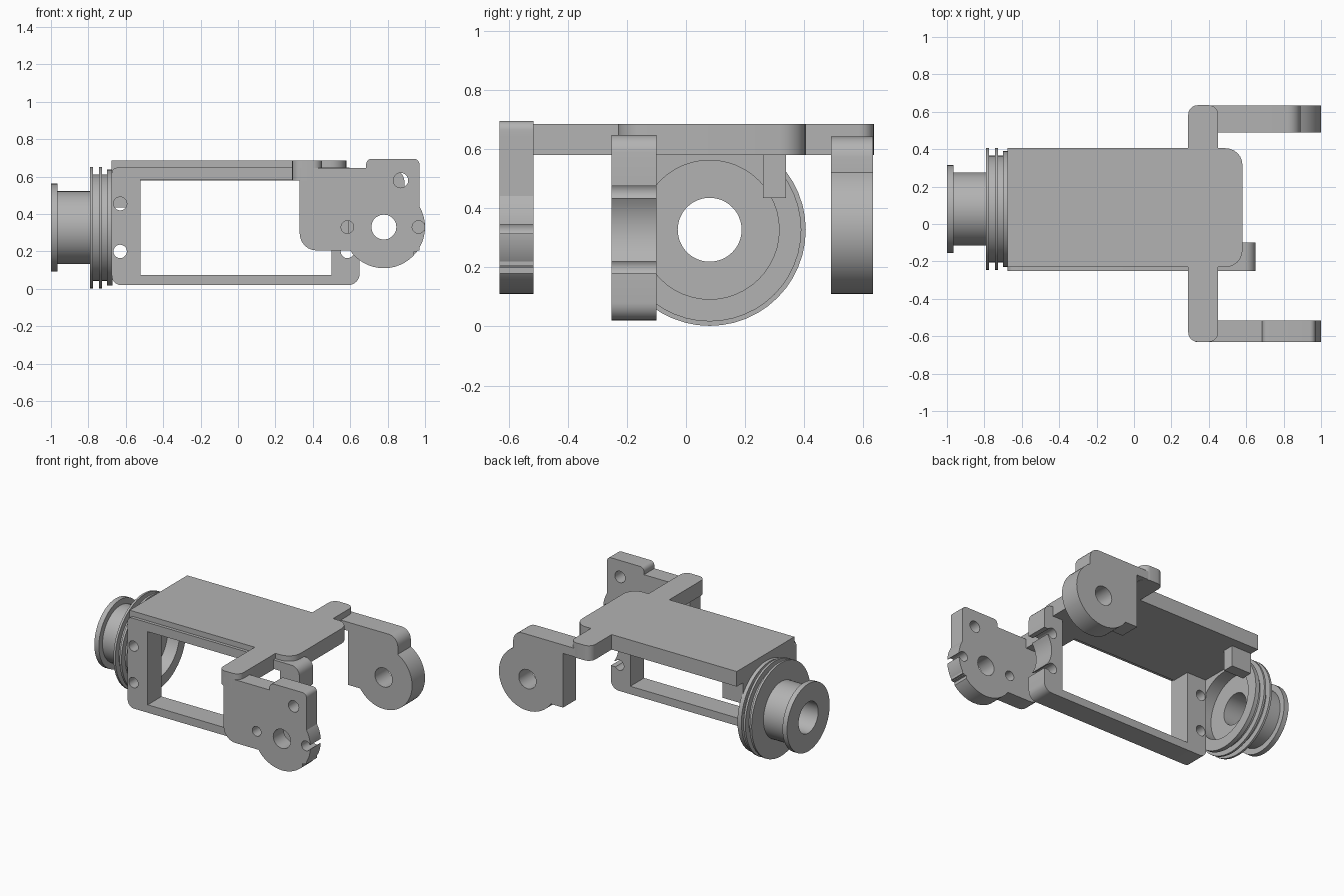
import bpy, bmesh, math

if "Cube" in bpy.data.objects:
    bpy.data.objects.remove(bpy.data.objects["Cube"], do_unlink=True)

grey = bpy.data.materials.new("plain grey")
grey.use_nodes = True
grey.diffuse_color = (0.45, 0.45, 0.45, 1)
grey.node_tree.nodes["Principled BSDF"].inputs["Base Color"].default_value = (0.45, 0.45, 0.45, 1)


def make(name, bm):
    bmesh.ops.recalc_face_normals(bm, faces=bm.faces)
    mesh = bpy.data.meshes.new(name)
    bm.to_mesh(mesh)
    bm.free()
    mesh.materials.append(grey)
    obj = bpy.data.objects.new(name, mesh)
    bpy.context.collection.objects.link(obj)
    return obj


def prism(name, outline, axis, lo, hi):
    """Extrude a 2D outline along the y or z axis."""
    bm = bmesh.new()
    place = (lambda a, b, d: (a, d, b)) if axis == "y" else (lambda a, b, d: (a, b, d))
    rings = [[bm.verts.new(place(a, b, d)) for a, b in outline] for d in (lo, hi)]
    bm.faces.new(rings[0])
    bm.faces.new(rings[1])
    for i in range(len(outline)):
        bm.faces.new((rings[0][i - 1], rings[0][i], rings[1][i], rings[1][i - 1]))
    return make(name, bm)


def circle(a, b, r, n=32):
    return [(a + r * math.cos(2 * math.pi * i / n), b + r * math.sin(2 * math.pi * i / n))
            for i in range(n)]


def box(a0, a1, b0, b1, bl=0, br=0, tr=0, tl=0):
    """Rectangle outline with a radius for each corner, from bottom left."""
    pts = []
    corners = [(a0, b0, 1, 1, bl, 180), (a1, b0, -1, 1, br, 270),
               (a1, b1, -1, -1, tr, 0), (a0, b1, 1, -1, tl, 90)]
    for a, b, sa, sb, r, start in corners:
        if r == 0:
            pts.append((a, b))
            continue
        for i in range(7):
            t = math.radians(start + 15 * i)
            pts.append((a + sa * r + r * math.cos(t), b + sb * r + r * math.sin(t)))
    return pts


def combine(obj, other, operation):
    mod = obj.modifiers.new("combine", "BOOLEAN")
    mod.operation = operation
    mod.solver = "EXACT"
    mod.object = other
    bpy.context.view_layer.objects.active = obj
    bpy.ops.object.modifier_apply(modifier=mod.name)
    bpy.data.objects.remove(other, do_unlink=True)


def cut_y(obj, outline):
    combine(obj, prism("cutter", outline, "y", -1, 1), "DIFFERENCE")


def finish(obj):
    bpy.ops.object.select_all(action="DESELECT")
    obj.select_set(True)
    bpy.context.view_layer.objects.active = obj
    bpy.ops.object.shade_smooth_by_angle(angle=math.radians(30))


# Top plate with its crossbar
plate = prism("top_plate", box(-0.675, 0.58, -0.23, 0.405, br=0.09, tr=0.09), "z", 0.58, 0.685)
bar = prism("crossbar", box(0.29, 0.45, -0.63, 0.635, 0.05, 0.05, 0.05, 0.05), "z", 0.58, 0.685)
combine(plate, bar, "UNION")
finish(plate)

# Front window frame with screw holes and a curved relief at its right end
frame = prism("front_frame", box(-0.675, 0.65, 0.02, 0.648, 0.05, 0.06, 0.06, 0.03), "y", -0.252, -0.1)
cut_y(frame, box(-0.52, 0.50, 0.075, 0.585))
for x in (-0.63, 0.585):
    for z in (0.2, 0.455):
        cut_y(frame, circle(x, z, 0.036, 20))
cut_y(frame, circle(0.78, 0.327, 0.19, 40))
for z in (0.2, 0.455):
    cut_y(frame, box(0.585, 0.7, z - 0.02, z + 0.02))
finish(frame)

# Small tab below the plate
finish(prism("inner_tab", box(-0.675, -0.52, 0.26, 0.338), "z", 0.435, 0.59))

# Grooved ring and flanged hub, turned around the x axis
profile = [(-1, 0.108), (-1, 0.235), (-0.965, 0.235), (-0.965, 0.195), (-0.79, 0.195),
           (-0.79, 0.325), (-0.775, 0.325), (-0.775, 0.285), (-0.742, 0.285),
           (-0.742, 0.325), (-0.727, 0.325), (-0.727, 0.285), (-0.7, 0.285),
           (-0.7, 0.31), (-0.67, 0.31), (-0.67, 0.235), (-0.76, 0.235), (-0.76, 0.108)]
bm = bmesh.new()
turns = []
for a, b in circle(0, 0, 1, 48):
    turns.append([bm.verts.new((x, 0.08 + r * a, 0.327 + r * b)) for x, r in profile])
for i in range(len(turns)):
    for j in range(len(profile)):
        bm.faces.new((turns[i - 1][j - 1], turns[i - 1][j], turns[i][j], turns[i][j - 1]))
finish(make("ring_hub", bm))

# Front arm with raised top, pivot hole and small screw holes
front = prism("front_arm", box(0.33, 0.97, 0.205, 0.645, bl=0.09), "y", -0.63, -0.515)
combine(front, prism("bump", box(0.685, 0.97, 0.5, 0.695, tr=0.03, tl=0.03), "y", -0.63, -0.515), "UNION")
combine(front, prism("lobe", circle(0.78, 0.33, 0.22, 48), "y", -0.63, -0.515), "UNION")
cut_y(front, box(0.94, 1.1, 0.1, 0.2))
for x, z, r in ((0.78, 0.33, 0.067), (0.585, 0.33, 0.034), (0.965, 0.33, 0.034), (0.87, 0.58, 0.04)):
    cut_y(front, circle(x, z, r, 20))
cut_y(front, box(0.97, 1.1, 0.315, 0.345))
finish(front)

# Back arm with a neck to the crossbar and a pivot hole
back = prism("back_arm", box(0.505, 0.89, 0.205, 0.642, tr=0.07), "y", 0.49, 0.633)
combine(back, prism("neck", box(0.4, 0.6, 0.582, 0.642), "y", 0.49, 0.633), "UNION")
combine(back, prism("lobe", circle(0.78, 0.33, 0.22, 48), "y", 0.49, 0.633), "UNION")
cut_y(back, circle(0.78, 0.33, 0.067, 20))
finish(back)
